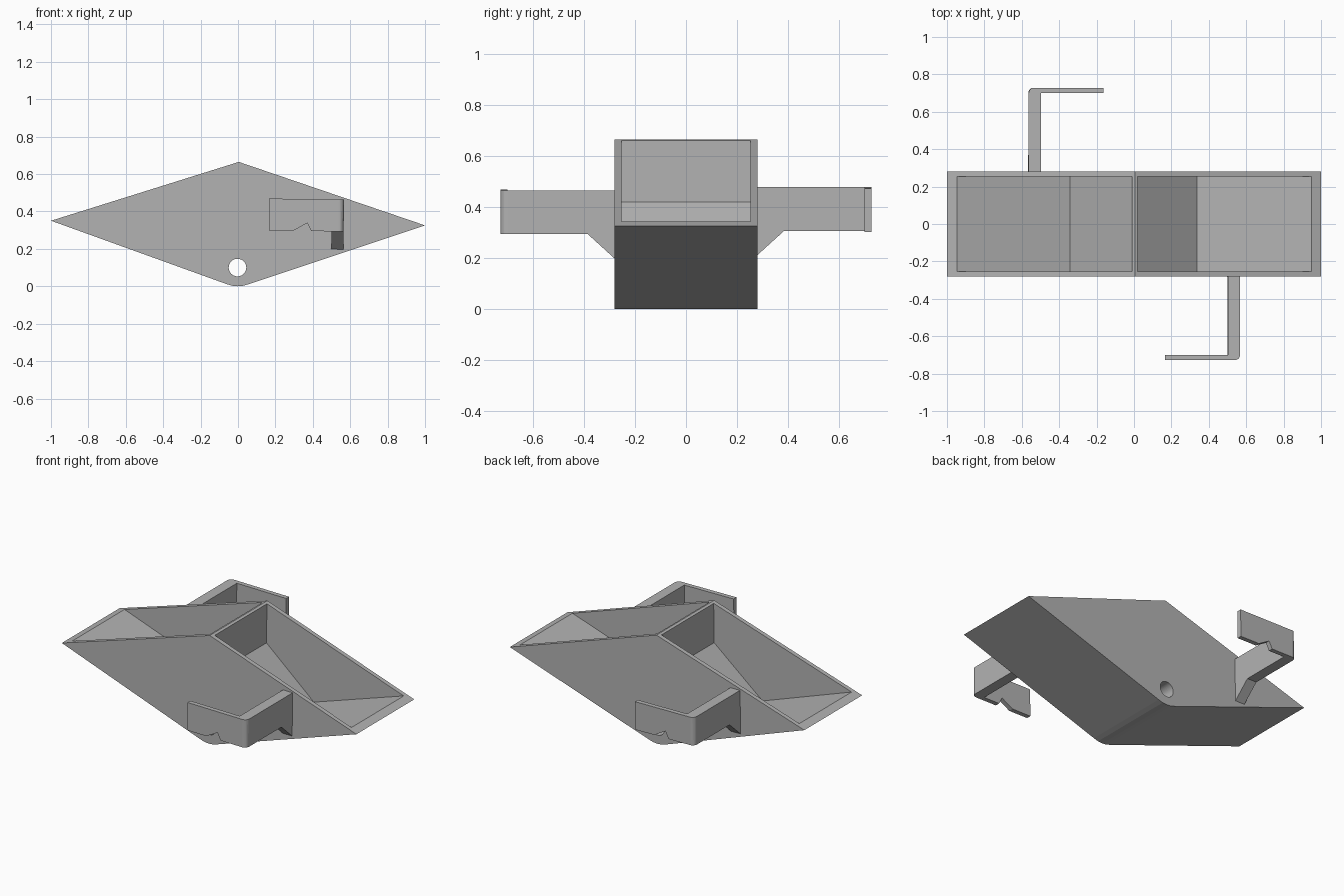
import bpy
import bmesh
from math import pi, cos, sin

TILT = 0.0125
cube = bpy.data.objects.get("Cube")
if cube:
    bpy.data.objects.remove(cube, do_unlink=True)

grey = bpy.data.materials.new("plain grey")
grey.use_nodes = True
colour = (0.45, 0.45, 0.45, 1)
grey.diffuse_color = colour
grey.node_tree.nodes["Principled BSDF"].inputs["Base Color"].default_value = colour


def prism(name, profile, axis, low, high):
    """Extrude a 2D profile along an axis, between low and high."""
    place = {"x": lambda a, b, t: (t, a, b),
             "y": lambda a, b, t: (a, t, b),
             "z": lambda a, b, t: (a, b, t)}[axis]
    bm = bmesh.new()
    ends = [[bm.verts.new(place(a, b, t)) for a, b in profile] for t in (low, high)]
    for ring in ends:
        bm.faces.new(ring)
    n = len(profile)
    for i in range(n):
        j = (i + 1) % n
        bm.faces.new((ends[0][i], ends[0][j], ends[1][j], ends[1][i]))
    bmesh.ops.recalc_face_normals(bm, faces=bm.faces)
    mesh = bpy.data.meshes.new(name)
    bm.to_mesh(mesh)
    bm.free()
    mesh.materials.append(grey)
    obj = bpy.data.objects.new(name, mesh)
    bpy.context.collection.objects.link(obj)
    return obj


def cut(target, cutter):
    """Subtract the cutter for good, then remove it."""
    mod = target.modifiers.new("cut", "BOOLEAN")
    mod.operation = "DIFFERENCE"
    mod.solver = "EXACT"
    mod.object = cutter
    bpy.context.view_layer.objects.active = target
    bpy.ops.object.modifier_apply(modifier=mod.name)
    bpy.data.objects.remove(cutter, do_unlink=True)


def arc(cx, cy, r, start, end, steps):
    angles = [start + (end - start) * i / steps for i in range(steps + 1)]
    return [(cx + r * cos(a), cy + r * sin(a)) for a in angles]


def settle(obj, turn=0):
    """The whole model leans very slightly to one side."""
    obj.rotation_euler = (0, TILT if not turn else -TILT, turn)
    obj.location.x = -0.004


# Diamond-shaped trough body with a softened bottom edge
half = [(0, 0), (0.03, 0.003), (0.06, 0.012), (1, 0.338), (0, 0.665)]
body = prism("body", half + [(-x, z) for x, z in half[3:0:-1]], "y", -0.28, 0.28)

# Two open compartments with a thin divider and a sloped step
pocket = [(0.015, 0.8), (0.015, 0.42), (0.34, 0.146), (1.0, 0.373), (1.0, 0.8)]
for side in (1, -1):
    cut(body, prism("pocket", [(side * x, z) for x, z in pocket], "y", -0.253, 0.253))

# Round hole through the solid base
cut(body, prism("hole", arc(0, 0.1, 0.047, 0, 2 * pi, 48)[:-1], "y", -0.5, 0.5))
settle(body)

# L-shaped hooks with a rounded corner, one on each long side
plan = [(0.5, -0.265), (0.5, -0.7), (0.165, -0.7), (0.165, -0.728)]
plan += arc(0.537, -0.7, 0.028, -pi / 2, 0, 6) + [(0.565, -0.265)]
underside = [(-0.2, 0.132), (-0.385, 0.3), (-0.9, 0.3), (-0.9, 0.0), (-0.2, 0.0)]
notch = [(0.295, 0.3), (0.37, 0.343), (0.392, 0.3), (0.392, 0.2), (0.295, 0.2)]
for name, turn in (("front_hook", 0), ("back_hook", pi)):
    hook = prism(name, plan, "z", 0.19, 0.471)
    cut(hook, prism("underside", underside, "x", 0, 1))
    cut(hook, prism("notch", notch, "y", -0.9, -0.6))
    settle(hook, turn)
